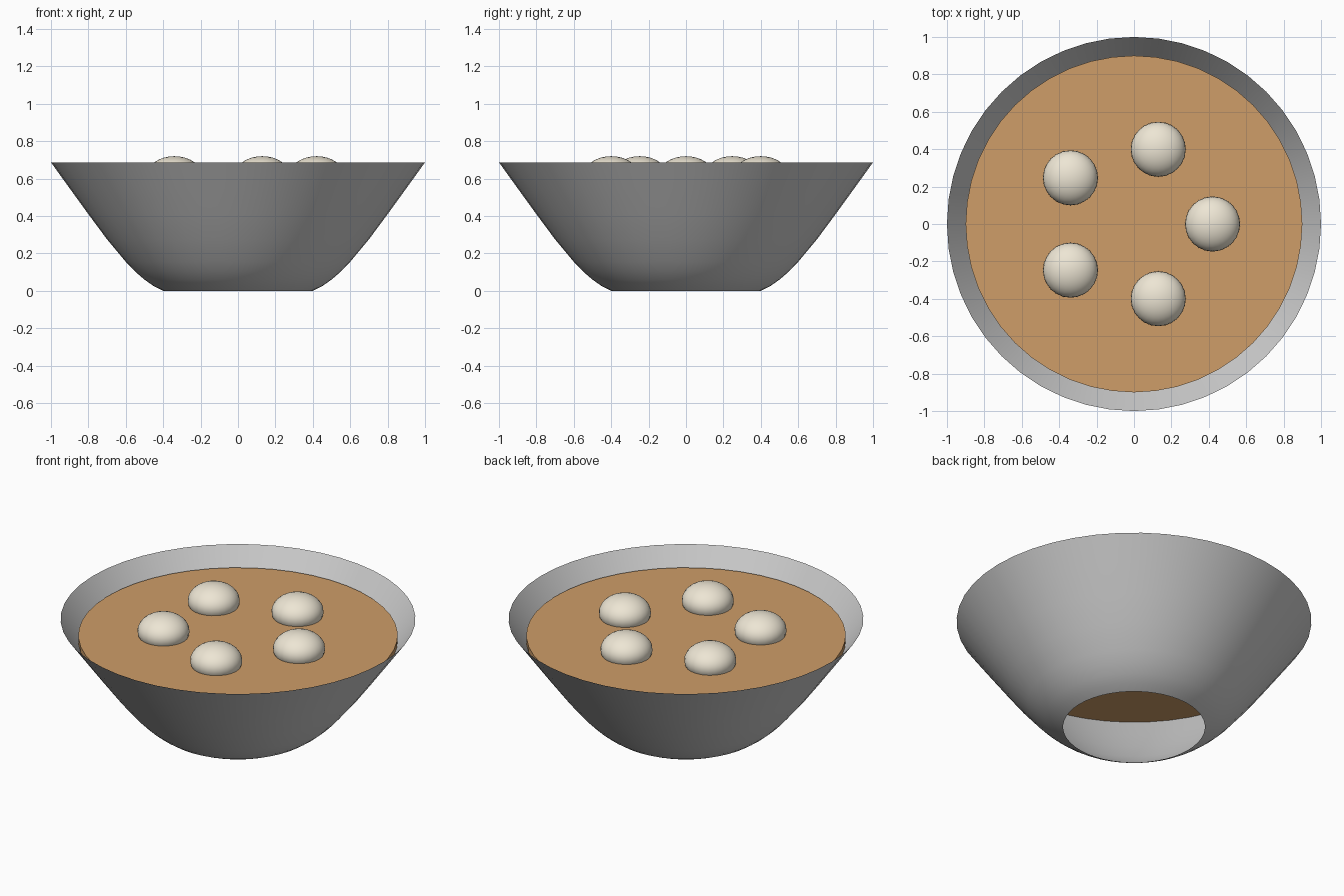
import bpy, bmesh, math

if "Cube" in bpy.data.objects:
    bpy.data.objects.remove(bpy.data.objects["Cube"])

SEG = 48


def colour(obj, name, rgb):
    mat = bpy.data.materials.get(name) or bpy.data.materials.new(name)
    mat.diffuse_color = (*rgb, 1)
    mat.use_nodes = True
    mat.node_tree.nodes["Principled BSDF"].inputs["Base Color"].default_value = mat.diffuse_color
    obj.data.materials.append(mat)


def smooth(obj, angle=40):
    bpy.ops.object.select_all(action='DESELECT')
    obj.select_set(True)
    bpy.context.view_layer.objects.active = obj
    bpy.ops.object.shade_smooth_by_angle(angle=math.radians(angle))


# Bowl: thin lathed wall, open at the top and at the foot
profile = [(0.40, 0), (0.45, 0.025), (0.50, 0.06), (0.55, 0.103), (0.60, 0.155),
           (0.70, 0.275), (0.80, 0.41), (0.90, 0.548), (1.0, 0.687)]
bm = bmesh.new()
rings = [[bm.verts.new((r * math.cos(2 * math.pi * i / SEG),
                        r * math.sin(2 * math.pi * i / SEG), z))
          for i in range(SEG)] for r, z in profile]
for low, high in zip(rings, rings[1:]):
    for i in range(SEG):
        j = (i + 1) % SEG
        bm.faces.new((low[i], low[j], high[j], high[i]))
mesh = bpy.data.meshes.new("bowl")
bm.to_mesh(mesh)
bm.free()
bowl = bpy.data.objects.new("bowl", mesh)
bpy.context.collection.objects.link(bowl)
smooth(bowl)

# Soup: shallow disc inside the bowl
bpy.ops.mesh.primitive_cylinder_add(vertices=SEG, radius=0.9, depth=0.037,
                                    location=(0, 0, 0.5685))
soup = bpy.context.object
soup.name = "soup"
colour(soup, "soup_brown", (0.62, 0.34, 0.14))
smooth(soup)

# Five flattened dumplings in a ring, half sunk into the soup
for k in range(5):
    a = 2 * math.pi * k / 5
    bpy.ops.mesh.primitive_uv_sphere_add(
        segments=24, ring_count=16, radius=1,
        location=(0.42 * math.cos(a), 0.42 * math.sin(a), 0.617))
    ball = bpy.context.object
    ball.name = f"dumpling_{k + 1}"
    ball.scale = (0.147, 0.147, 0.103)
    colour(ball, "dumpling_cream", (0.85, 0.79, 0.66))
    smooth(ball, 60)
